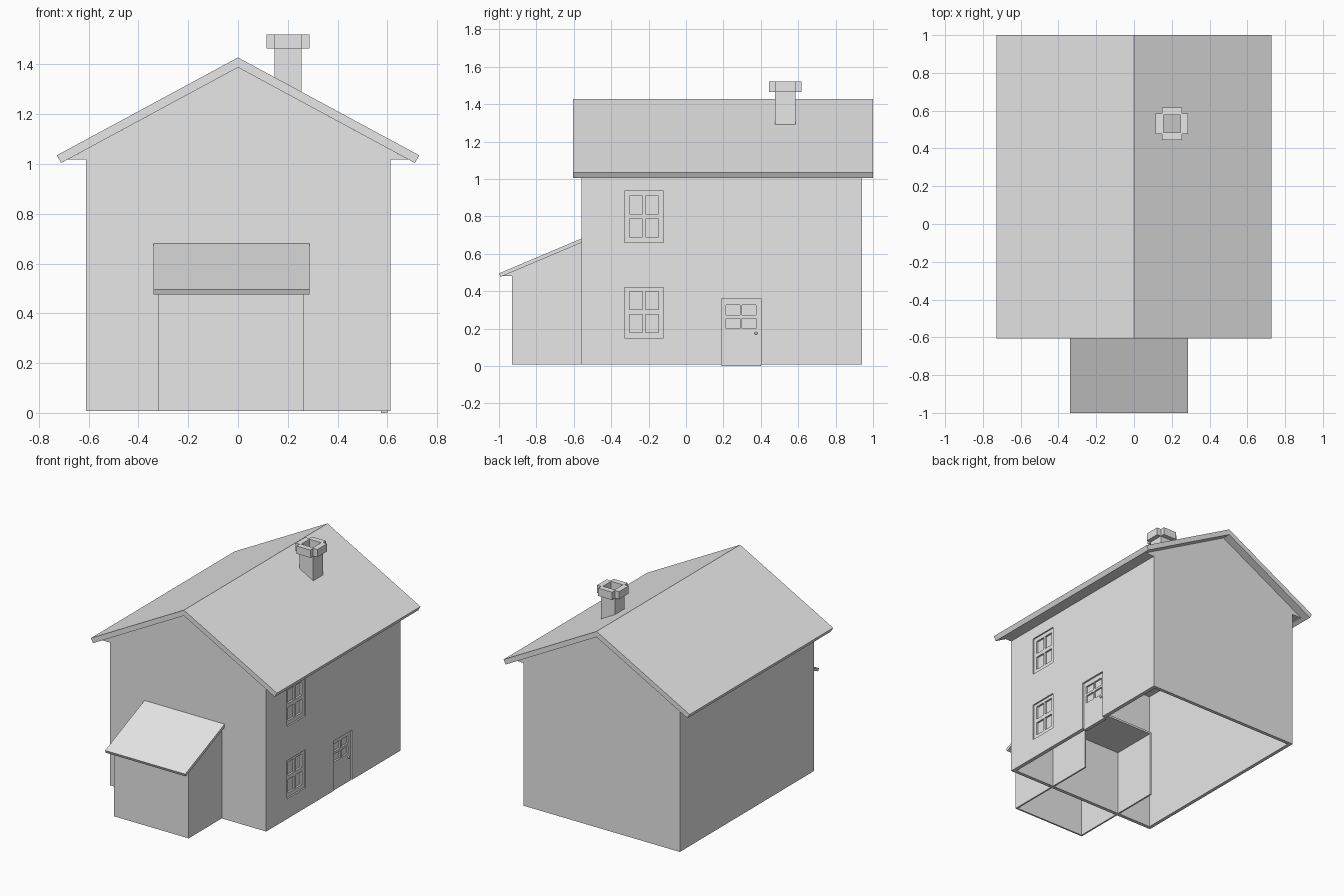
import bpy, bmesh

if "Cube" in bpy.data.objects:
    bpy.data.objects.remove(bpy.data.objects["Cube"])

plain = bpy.data.materials.new("plain grey")
plain.diffuse_color = (0.8, 0.8, 0.8, 1)
plain.use_nodes = True
plain.node_tree.nodes["Principled BSDF"].inputs["Base Color"].default_value = plain.diffuse_color

AXES = {'x': lambda u, v, w: (w, u, v),
        'y': lambda u, v, w: (u, w, v),
        'z': lambda u, v, w: (u, v, w)}


def finish(name, bm):
    bmesh.ops.recalc_face_normals(bm, faces=bm.faces[:])
    me = bpy.data.meshes.new(name)
    bm.to_mesh(me)
    bm.free()
    me.materials.append(plain)
    ob = bpy.data.objects.new(name, me)
    bpy.context.collection.objects.link(ob)
    return ob


def thicken(bm, axis, depth):
    r = bmesh.ops.extrude_face_region(bm, geom=bm.faces[:])
    verts = [g for g in r['geom'] if isinstance(g, bmesh.types.BMVert)]
    bmesh.ops.translate(bm, verts=verts, vec=AXES[axis](0, 0, depth))


def prism(name, pts, axis, a, b):
    """Profile extruded along an axis from a to b."""
    bm = bmesh.new()
    bm.faces.new([bm.verts.new(AXES[axis](u, v, a)) for u, v in pts])
    thicken(bm, axis, b - a)
    return finish(name, bm)


def panel(name, axis, rect, a, b, holes=()):
    """Rectangle (u0, u1, v0, v1) with rectangular holes, extruded from a to b."""
    us = sorted({u for r in (rect, *holes) for u in r[:2]})
    vs = sorted({v for r in (rect, *holes) for v in r[2:]})
    bm = bmesh.new()
    grid = [[bm.verts.new(AXES[axis](u, v, a)) for v in vs] for u in us]
    for i in range(len(us) - 1):
        for j in range(len(vs) - 1):
            u, v = (us[i] + us[i + 1]) / 2, (vs[j] + vs[j + 1]) / 2
            if any(h[0] < u < h[1] and h[2] < v < h[3] for h in holes):
                continue
            bm.faces.new([grid[i][j], grid[i + 1][j],
                          grid[i + 1][j + 1], grid[i][j + 1]])
    bmesh.ops.delete(bm, geom=[v for v in bm.verts if not v.link_faces],
                     context='VERTS')
    thicken(bm, axis, b - a)
    return finish(name, bm)


# House walls: open underneath, right wall has the openings
WIN_UP, WIN_LOW = (-0.33, -0.12, 0.66, 0.935), (-0.33, -0.12, 0.15, 0.42)
DOOR = (0.19, 0.40, 0.0, 0.36)
panel("house_walls", 'z', (-0.61, 0.585, -0.56, 0.94), 0.008, 1.018,
      [(-0.585, 0.585, -0.535, 0.915)])
panel("right_wall", 'x', (-0.56, 0.94, 0.008, 1.018), 0.585, 0.613,
      [WIN_UP, WIN_LOW, (0.19, 0.40, 0.008, 0.36)])

# Windows: recessed frame with four panes set behind it
for label, (y0, y1, z0, z1) in (("upper", WIN_UP), ("lower", WIN_LOW)):
    panes = [(y0 + dy, y0 + dy + 0.07, z0 + dz, z0 + dz + 0.095)
             for dy in (0.027, 0.113) for dz in (0.03, 0.153)]
    panel(label + "_window_frame", 'x', (y0, y1, z0, z1), 0.585, 0.603, panes)
    panel(label + "_window_panes", 'x', (y0, y1, z0, z1), 0.578, 0.590)

# Door with four small panes and a knob
panes = [(y, y + 0.075, z, z + 0.055) for y in (0.213, 0.299) for z in (0.2, 0.272)]
panel("door", 'x', DOOR, 0.58, 0.60, panes)
panel("door_panes", 'x', DOOR, 0.575, 0.588)
bm = bmesh.new()
bmesh.ops.create_uvsphere(bm, u_segments=10, v_segments=6, radius=0.008)
bmesh.ops.translate(bm, verts=bm.verts, vec=(0.606, 0.374, 0.175))
finish("door_knob", bm)

# Gable block and main roof
prism("gables", [(-0.685, 1.018), (0.685, 1.018), (0, 1.388)], 'y', -0.56, 0.94)
prism("main_roof", [(0, 1.428), (0.728, 1.035), (0.711, 1.004), (0, 1.388),
                    (-0.711, 1.004), (-0.728, 1.035)], 'y', -0.605, 1.0)

# Chimney: stem and notched, hollow cap
cx, cy, s, c, h = 0.201, 0.531, 0.054, 0.086, 0.046
stem = (cx - s, cx + s, cy - s, cy + s)
hole = (cx - h, cx + h, cy - h, cy + h)
corners = [(cx + min(i * s, i * c), cx + max(i * s, i * c),
            cy + min(j * s, j * c), cy + max(j * s, j * c))
           for i in (-1, 1) for j in (-1, 1)]
panel("chimney_stem", 'z', stem, 1.26, 1.465, [hole])
panel("chimney_cap", 'z', (cx - c, cx + c, cy - c, cy + c), 1.465, 1.52,
      corners + [hole])

# Porch: walls run on into the house, open at the back and underneath
panel("porch_walls", 'z', (-0.32, 0.265, -0.93, -0.2), 0.008, 0.48,
      [(-0.308, 0.253, -0.918, -0.2)])
panel("porch_ceiling", 'z', (-0.32, 0.265, -0.56, -0.2), 0.48, 0.495)
prism("porch_gable", [(-0.985, 0.48), (-0.56, 0.48), (-0.56, 0.659)],
      'x', -0.32, 0.265)
prism("porch_roof", [(-1.0, 0.495), (-0.55, 0.685), (-0.55, 0.663), (-0.992, 0.476)],
      'x', -0.34, 0.287)
